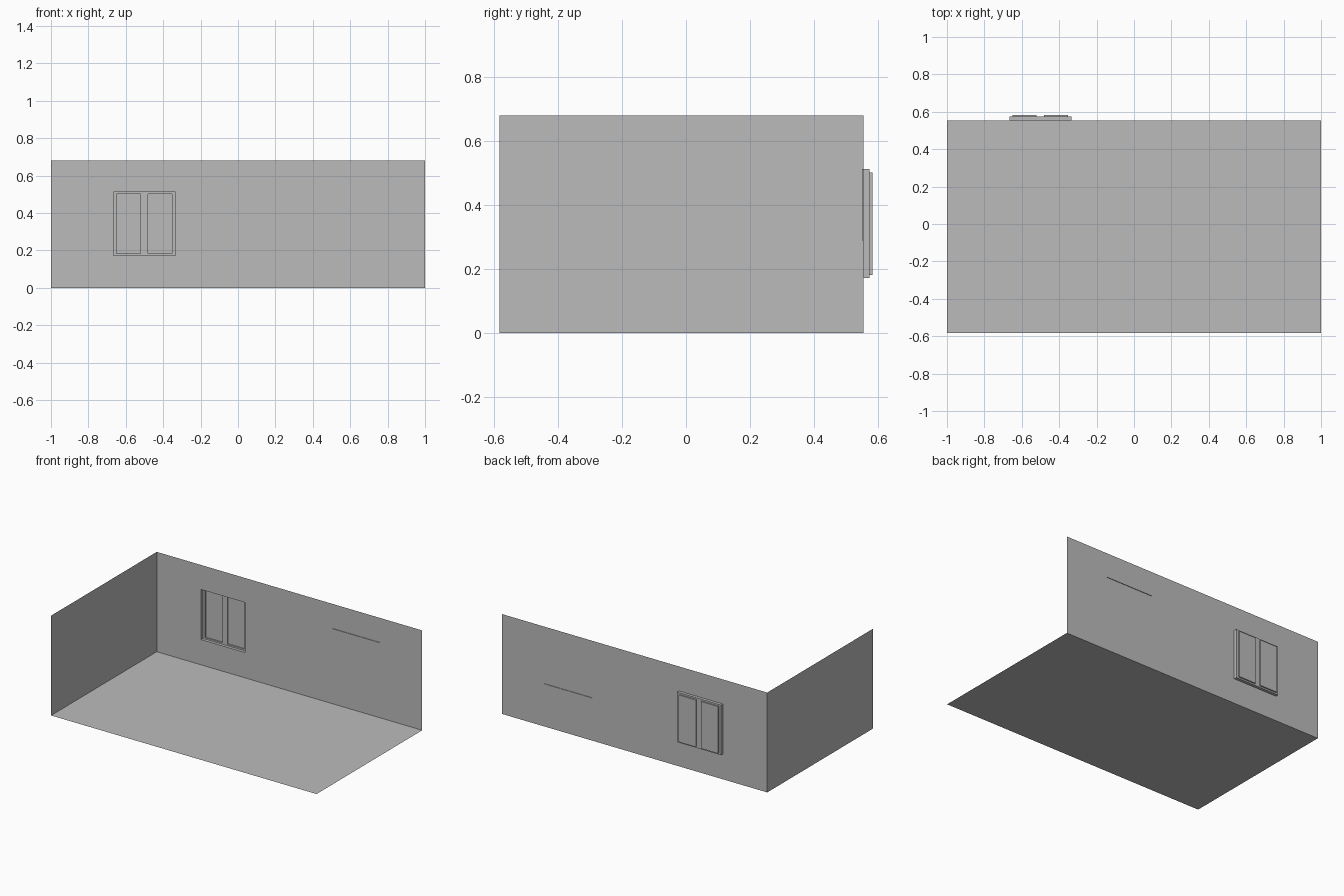
import bpy
import bmesh
from mathutils import Vector

if "Cube" in bpy.data.objects:
    bpy.data.objects.remove(bpy.data.objects["Cube"])

X, FRONT, BACK, TOP = 1.0, -0.583, 0.554, 0.68

grey = bpy.data.materials.new("plain grey")
grey.diffuse_color = (0.5, 0.5, 0.5, 1)
grey.use_nodes = True
grey.node_tree.nodes["Principled BSDF"].inputs["Base Color"].default_value = grey.diffuse_color


def finish(bm, name):
    mesh = bpy.data.meshes.new(name)
    bm.to_mesh(mesh)
    bm.free()
    mesh.materials.append(grey)
    bpy.context.collection.objects.link(bpy.data.objects.new(name, mesh))


def sheet(corners):
    bm = bmesh.new()
    bm.faces.new([bm.verts.new(c) for c in corners])
    return bm


def push(bm, x0, x1, z0, z1, depth):
    """Cut a rectangle into an xz sheet and push it along y."""
    def inside(c):
        return x0 < c.x < x1 and z0 < c.z < z1

    for axis, values in ((0, (x0, x1)), (2, (z0, z1))):
        for v in values:
            co, no = Vector((0, 0, 0)), Vector((0, 0, 0))
            co[axis], no[axis] = v, 1
            geom = bm.verts[:] + bm.edges[:] + bm.faces[:]
            bmesh.ops.bisect_plane(bm, geom=geom, dist=1e-5,
                                   plane_co=co, plane_no=no)
    faces = [f for f in bm.faces
             if abs(f.normal.y) > 0.9 and inside(f.calc_center_median())]
    new = bmesh.ops.extrude_face_region(bm, geom=faces)["geom"]
    verts = [g for g in new if isinstance(g, bmesh.types.BMVert)]
    bmesh.ops.translate(bm, verts=verts, vec=(0, depth, 0))
    left = [f for f in faces if f.is_valid]
    if left:
        bmesh.ops.delete(bm, geom=left, context='FACES')


# Floor and left wall: single sheets
finish(sheet([(-X, FRONT, 0), (X, FRONT, 0), (X, BACK, 0), (-X, BACK, 0)]), "floor")
finish(sheet([(-X, FRONT, 0), (-X, BACK, 0), (-X, BACK, TOP), (-X, FRONT, TOP)]),
       "left_wall")

# Back wall with a recessed two-pane window and a shallow raised panel
wall = sheet([(-X, BACK, 0), (X, BACK, 0), (X, BACK, TOP), (-X, BACK, TOP)])
push(wall, -0.666, -0.334, 0.172, 0.513, 0.02)
for px in (-0.65, -0.482):
    push(wall, px, px + 0.13, 0.182, 0.502, 0.009)
push(wall, 0.32, 0.68, 0.29, 0.513, -0.004)
finish(wall, "back_wall")
